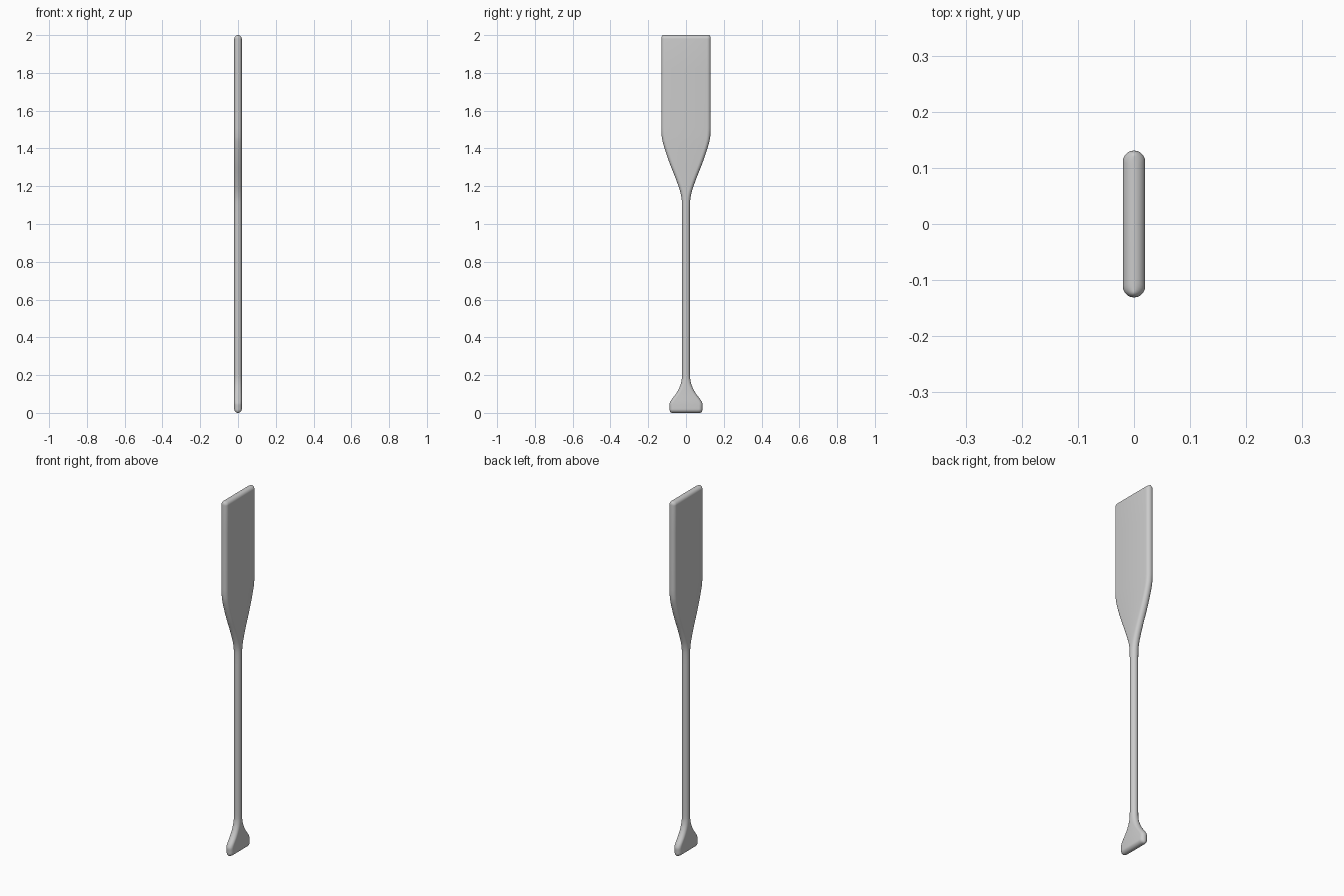
import bpy, bmesh, math

if "Cube" in bpy.data.objects:
    bpy.data.objects.remove(bpy.data.objects["Cube"])

R = 0.02          # half thickness of the paddle
ARC = 10          # segments in each rounded side

# Side outline: (height, half width)
OUTLINE = [(0.02, 0.087), (0.045, 0.088), (0.06, 0.083), (0.08, 0.069), (0.10, 0.054),
           (0.13, 0.037), (0.16, 0.026), (0.19, 0.0215), (0.25, 0.021),
           (1.05, 0.021), (1.12, 0.022), (1.16, 0.028), (1.20, 0.040), (1.26, 0.062),
           (1.32, 0.086), (1.38, 0.107), (1.43, 0.122), (1.46, 0.128), (1.51, 0.131),
           (1.98, 0.131)]


def smooth(points, steps):
    # Slope-limited cubic through the outline points
    d = [(b[1] - a[1]) / (b[0] - a[0]) for a, b in zip(points, points[1:])]
    m = [0.0] + [2 * p * q / (p + q) if p * q > 0 else 0.0 for p, q in zip(d, d[1:])] + [0.0]
    out = []
    for i in range(len(points) - 1):
        (z0, w0), (z1, w1) = points[i], points[i + 1]
        h = z1 - z0
        for k in range(steps):
            t = k / steps
            w = ((2*t**3 - 3*t*t + 1) * w0 + (t**3 - 2*t*t + t) * h * m[i]
                 + (3*t*t - 2*t**3) * w1 + (t**3 - t*t) * h * m[i + 1])
            out.append((z0 + h * t, w))
    return out + [points[-1]]


def cap(z, w, sign, corner):
    # Rounded end: thickness closes along a quarter circle
    rows = []
    for k in range(1, 9):
        a = math.pi / 2 * k / 8
        c = math.cos(a)
        rows.append((z + sign * R * math.sin(a), w - corner * (1 - c), max(R * c, 0.0008)))
    return rows


rows = [(z, w, R) for z, w in smooth(OUTLINE, 3)]
bottom = cap(*OUTLINE[0], -1, 0.012)[::-1]
top = cap(*OUTLINE[-1], 1, 0.010)

# Loft stadium-shaped sections up the whole paddle
bm = bmesh.new()
rings = []
for z, w, t in bottom + rows + top:
    ring = []
    for side in (1, -1):
        for k in range(ARC + 1):
            a = -math.pi / 2 + math.pi * k / ARC
            x = -t * math.sin(a) * side
            y = side * (w - R + R * math.cos(a))
            ring.append(bm.verts.new((x, y, z)))
    rings.append(ring)
n = len(rings[0])
for a, b in zip(rings, rings[1:]):
    for i in range(n):
        j = (i + 1) % n
        bm.faces.new((a[i], a[j], b[j], b[i]))
bm.faces.new(rings[0][::-1])
bm.faces.new(rings[-1])
bmesh.ops.recalc_face_normals(bm, faces=bm.faces)

mesh = bpy.data.meshes.new("paddle")
bm.to_mesh(mesh)
bm.free()
paddle = bpy.data.objects.new("paddle", mesh)
bpy.context.collection.objects.link(paddle)
bpy.context.view_layer.objects.active = paddle
paddle.select_set(True)
bpy.ops.object.shade_smooth_by_angle(angle=math.radians(40))
